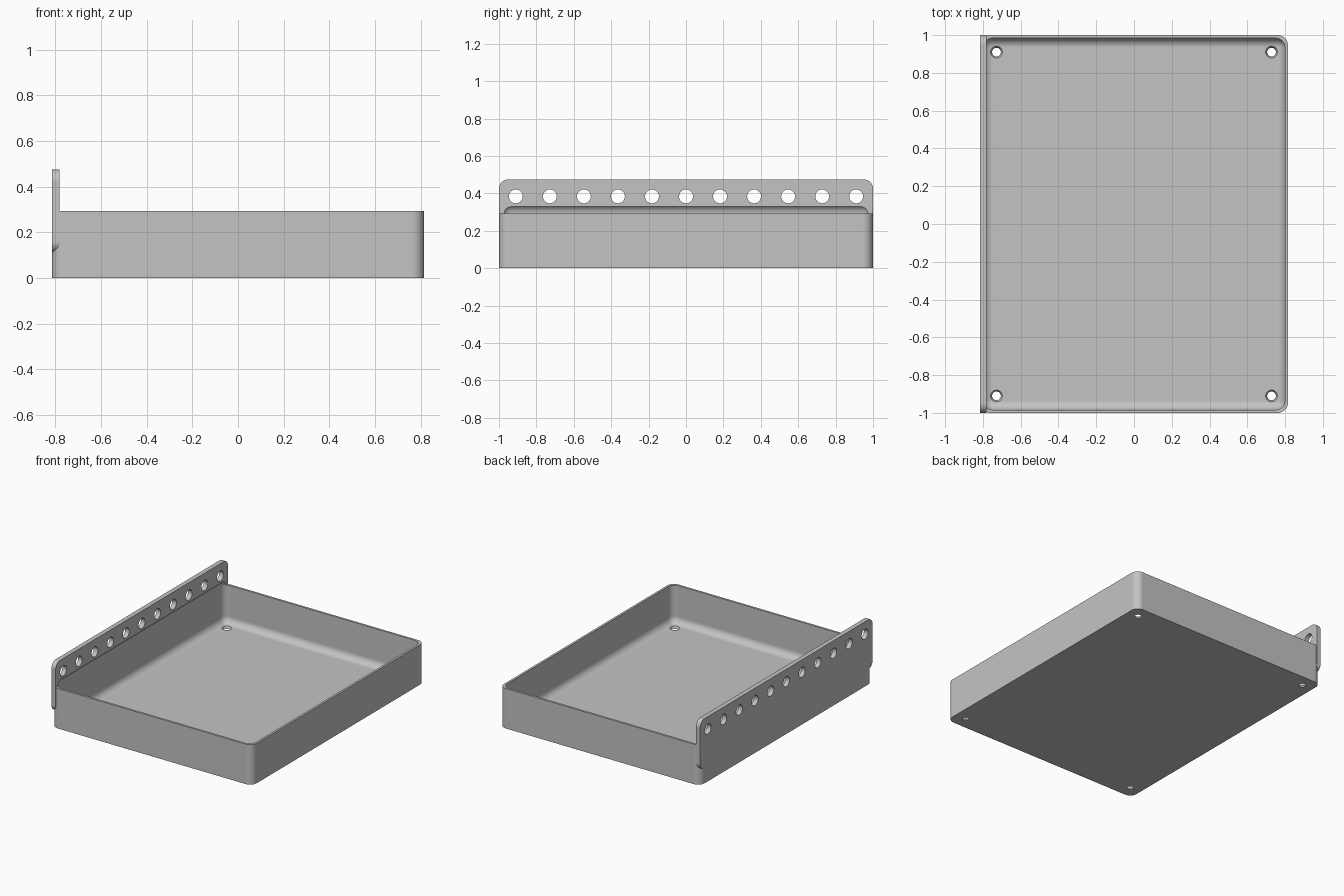
import bpy
import bmesh
import math
from mathutils import Matrix, Vector

if "Cube" in bpy.data.objects:
    bpy.data.objects.remove(bpy.data.objects["Cube"], do_unlink=True)

# Main dimensions
HALF_X, HALF_Y = 0.815, 1.0
RIM, WALL, FLOOR, ROUND = 0.293, 0.016, 0.016, 0.05
PLATE_INNER, PLATE_LOW, PLATE_TOP = -0.781, 0.11, 0.475

grey = bpy.data.materials.new("plain grey")
grey.use_nodes = True
colour = (0.55, 0.55, 0.55, 1)
grey.diffuse_color = colour
grey.node_tree.nodes["Principled BSDF"].inputs["Base Color"].default_value = colour


def to_object(name, bm):
    bmesh.ops.recalc_face_normals(bm, faces=bm.faces)
    mesh = bpy.data.meshes.new(name)
    bm.to_mesh(mesh)
    bm.free()
    mesh.materials.append(grey)
    obj = bpy.data.objects.new(name, mesh)
    bpy.context.collection.objects.link(obj)
    return obj


def rounded_box(name, low, high, radius, axis=None):
    """Box with the edges along one axis rounded, or all edges if axis is None."""
    low, high = Vector(low), Vector(high)
    bm = bmesh.new()
    bmesh.ops.create_cube(bm, size=1)
    bmesh.ops.scale(bm, vec=high - low, verts=bm.verts)
    bmesh.ops.translate(bm, vec=(low + high) / 2, verts=bm.verts)
    edges = [e for e in bm.edges if axis is None
             or abs((e.verts[0].co - e.verts[1].co)[axis]) > 1e-4]
    bmesh.ops.bevel(bm, geom=edges, offset=radius, offset_type="OFFSET",
                    segments=10, profile=0.5, affect="EDGES")
    return to_object(name, bm)


def combine(target, tool, operation):
    mod = target.modifiers.new(operation.lower(), "BOOLEAN")
    mod.operation, mod.solver, mod.object = operation, "EXACT", tool
    bpy.context.view_layer.objects.active = target
    bpy.ops.object.modifier_apply(modifier=mod.name)
    bpy.data.objects.remove(tool, do_unlink=True)


# Tray body and the upright mounting plate along its right side
tray = rounded_box("tray_with_mounting_plate", (-HALF_X, -HALF_Y, 0),
                   (HALF_X, HALF_Y, RIM), ROUND + 0.004, axis=2)
plate = rounded_box("mounting_plate", (-HALF_X, -HALF_Y, PLATE_LOW),
                    (PLATE_INNER, HALF_Y, PLATE_TOP), ROUND, axis=0)
combine(tray, plate, "UNION")

# Hollow with filleted edges, its rounded top undercutting the plate
hollow = rounded_box("hollow", (WALL - HALF_X, WALL - HALF_Y, FLOOR),
                     (HALF_X - WALL, HALF_Y - WALL, RIM + 0.048), ROUND)
combine(tray, hollow, "DIFFERENCE")

# Row of round holes through the plate, and tapered screw holes in the floor
bm = bmesh.new()
for i in range(-5, 6):
    place = Matrix.Translation((-0.8, i * 0.182, 0.384)) @ Matrix.Rotation(math.pi / 2, 4, "Y")
    bmesh.ops.create_cone(bm, cap_ends=True, segments=32, radius1=0.037,
                          radius2=0.037, depth=0.2, matrix=place)
for x in (-0.728, 0.728):
    for y in (-0.91, 0.91):
        bmesh.ops.create_cone(bm, cap_ends=True, segments=32, radius1=0.019,
                              radius2=0.035, depth=0.032,
                              matrix=Matrix.Translation((x, y, FLOOR / 2)))
combine(tray, to_object("holes", bm), "DIFFERENCE")

# Smooth fillets beside flat walls
bpy.ops.object.select_all(action="DESELECT")
tray.select_set(True)
bpy.context.view_layer.objects.active = tray
bpy.ops.object.shade_smooth_by_angle(angle=math.radians(30))
weighted = tray.modifiers.new("flat_wall_normals", "WEIGHTED_NORMAL")
weighted.keep_sharp = True
